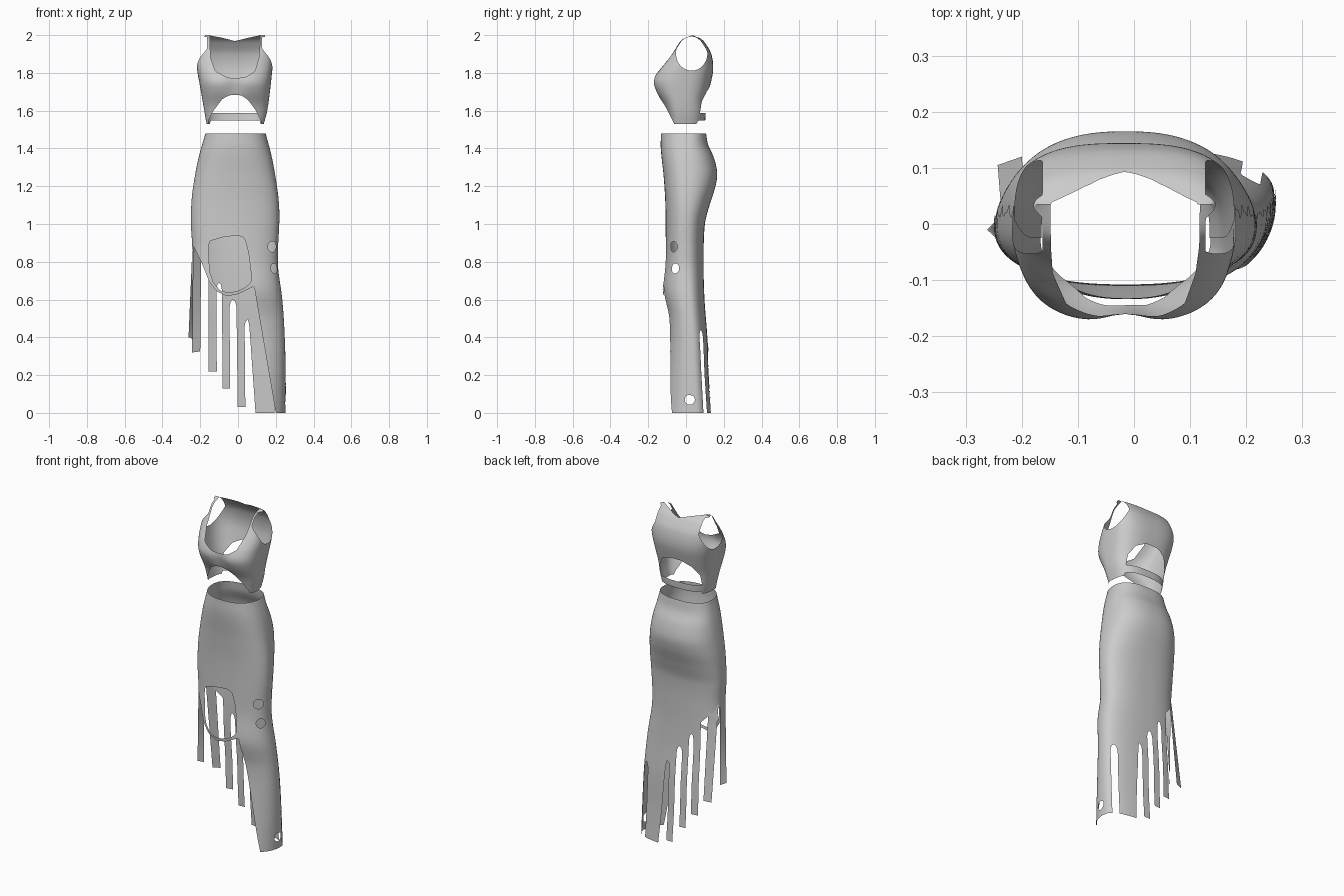
import bpy, bmesh, math
from mathutils import Vector

if "Cube" in bpy.data.objects:
    bpy.data.objects.remove(bpy.data.objects["Cube"])


def interp(tab, z):
    """Smooth interpolation of a (z, value) table, z rising."""
    z = min(max(z, tab[0][0]), tab[-1][0])
    i = 0
    while i < len(tab) - 2 and z > tab[i + 1][0]:
        i += 1

    def slope(k):
        a, b = tab[max(k - 1, 0)], tab[min(k + 1, len(tab) - 1)]
        return (b[1] - a[1]) / (b[0] - a[0])
    (z0, v0), (z1, v1) = tab[i], tab[i + 1]
    h = z1 - z0
    t = (z - z0) / h
    return (v0 * (1 + 2 * t) * (1 - t) ** 2 + v1 * t * t * (3 - 2 * t)
            + h * slope(i) * t * (1 - t) ** 2 + h * slope(i + 1) * t * t * (t - 1))


def spow(v, p):
    return math.copysign(abs(v) ** p, v)


def sheet(body, z0, z1, rows, cols, front):
    """Front or back half of a body-hugging tube; the front overlaps in a wavy seam."""
    bm = bmesh.new()
    grid = []
    for r in range(rows + 1):
        z = z0 + (z1 - z0) * r / rows
        xl, xr, yf, yb, ym = (interp(body[k], z) for k in ("left", "right", "front", "back", "seam"))
        xc, w = (xl + xr) / 2, (xr - xl) / 2
        e = 0.08 + 0.04 * math.sin(z * 95) + 0.03 * math.sin(z * 173) if front else 0
        puff = 1.01 if front else 1.0
        row = []
        for c in range(cols + 1):
            t = (-math.pi - e + (math.pi + 2 * e) * c / cols) if front else math.pi * c / cols
            d = ym - yf if math.sin(t) < 0 else yb - ym
            p = 2 / body["n"]
            x = xc + w * puff * spow(math.cos(t), p)
            y = ym + d * puff * spow(math.sin(t), p)
            if front:
                y += body["dip"] * math.exp(-((x - xc) / 0.045) ** 2 - ((z - 1.74) / 0.06) ** 2)
            row.append(bm.verts.new((x, y, z)))
        grid.append(row)
    for a, b in zip(grid, grid[1:]):
        for c in range(cols):
            bm.faces.new((a[c], a[c + 1], b[c + 1], b[c]))
    return bm


def poly(pts):
    """Signed distance to an x-z polygon, positive inside."""
    def f(co):
        x, z = co.x, co.z
        best, inside = 1e9, False
        for (ax, az), (bx, bz) in zip(pts, pts[1:] + pts[:1]):
            ex, ez = bx - ax, bz - az
            t = max(0, min(1, ((x - ax) * ex + (z - az) * ez) / (ex * ex + ez * ez)))
            best = min(best, math.hypot(x - ax - ex * t, z - az - ez * t))
            if (az > z) != (bz > z) and x < ax + (z - az) * ex / ez:
                inside = not inside
        return best if inside else -best
    return f


def ball(c, r):
    return lambda co: r - (co - Vector(c)).length


def clip(bm, f):
    """Cut the sheet cleanly along f = 0 and drop the f > 0 side."""
    val = {v: f(v.co) or 1e-7 for v in bm.verts}
    cuts = []
    for e in list(bm.edges):
        a, b = e.verts
        if val[a] * val[b] < 0:
            t = val[a] / (val[a] - val[b])
            cuts.append(bmesh.utils.edge_split(e, a, min(max(t, 0.02), 0.98))[1])
    if cuts:
        bmesh.ops.connect_verts(bm, verts=cuts)
    dead = [fc for fc in bm.faces if any(val.get(v, 0) > 0 for v in fc.verts)]
    bmesh.ops.delete(bm, geom=dead, context='FACES')


def finish(bm, name):
    for f in bm.faces:
        f.smooth = True
    me = bpy.data.meshes.new(name)
    bm.to_mesh(me)
    bm.free()
    ob = bpy.data.objects.new(name, me)
    bpy.context.collection.objects.link(ob)


def ribbon(name, top, bottom, n=12):
    """Hanging strip between a top edge and a bottom edge."""
    bm = bmesh.new()
    prev = None
    for i in range(n + 1):
        t = i / n
        cur = [bm.verts.new(Vector(a).lerp(Vector(b), t)) for a, b in zip(top, bottom)]
        if prev:
            bm.faces.new((prev[0], prev[1], cur[1], cur[0]))
        prev = cur
    finish(bm, name)


# Skirt body
skirt = dict(
    n=2.4, dip=0,
    left=[(0, -.25), (.6, -.25), (.88, -.241), (1.0, -.247), (1.1, -.245), (1.2, -.235), (1.35, -.207), (1.48, -.171)],
    right=[(0, .25), (.2, .25), (.4, .245), (.6, .232), (.77, .21), (.88, .21), (1.0, .216), (1.1, .215), (1.2, .204), (1.35, .178), (1.48, .145)],
    front=[(0, -.125), (.3, -.1), (.5, -.096), (.65, -.122), (.8, -.11), (.9, -.107), (1.1, -.108), (1.25, -.117), (1.4, -.132), (1.48, -.131)],
    back=[(0, .135), (.2, .12), (.4, .113), (.6, .098), (.8, .093), (1.0, .1), (1.1, .125), (1.2, .156), (1.27, .165), (1.35, .148), (1.42, .117), (1.48, .106)],
    seam=[(0, .05), (.4, .03), (.8, .0), (1.1, .0), (1.48, .01)])
ankle_hole = ball((.25, .02, .07), .027)

# Skirt front: curved strap with opening, slanted leg edge, round holes
bm = sheet(skirt, 0, 1.48, 150, 72, True)
for f in (poly([(-.4, .88), (-.235, .88), (-.19, .79), (-.155, .70), (-.115, .645), (-.06, .618), (0, .628),
                (.085, .67), (.2, 0), (.2, -.1), (-.4, -.1)]),
          poly([(-.157, .87), (-.15, .91), (-.08, .93), (0, .94), (.035, .925), (.055, .85), (.07, .73),
                (.067, .69), (.04, .665), (0, .645), (-.05, .637), (-.095, .648), (-.13, .69), (-.15, .75)]),
          ball((.185, -.07, .88), .029), ball((.195, -.06, .765), .027), ankle_hole):
    clip(bm, f)
finish(bm, "skirt_front")

# Skirt back: slanted hem cut into hanging strips
bm = sheet(skirt, 0, 1.48, 150, 72, False)
clip(bm, poly([(-.4, .87), (-.25, .87), (-.155, .77), (-.155, -.1), (-.4, -.1)]))
for x0, x1, b0, b1, top in ((-.115, -.085, -.11, -.08, .69), (-.045, -.008, -.04, 0, .6),
                            (.035, .06, .04, .10, .5), (.19, .225, .195, .23, .44)):
    clip(bm, poly([(b0, -.1), (x0, top - .04), (x0 + .006, top - .01), ((x0 + x1) / 2, top),
                   (x1 - .006, top - .01), (x1, top - .04), (b1, -.1)]))
for x0, x1, z in ((-.17, -.095, .22), (-.095, -.02, .13), (-.02, .05, .03)):
    clip(bm, poly([(x0, -.1), (x0, z), (x1, z), (x1, -.1)]))
clip(bm, ankle_hole)
finish(bm, "skirt_back")

# Loose strips on the high side of the hem
ribbon("side_strip", [(-.241, -.03, .885), (-.241, .02, .885)], [(-.262, -.01, .40), (-.237, .015, .39)])
ribbon("back_corner_strip", [(-.237, .03, .88), (-.195, .066, .84)], [(-.243, .105, .32), (-.2, .12, .325)])

# Cropped top body
top = dict(
    n=2.8, dip=.015,
    left=[(1.53, -.165), (1.6, -.177), (1.7, -.194), (1.8, -.212), (1.85, -.218), (1.9, -.217), (1.95, -.205), (2.0, -.172)],
    right=[(1.53, .135), (1.6, .153), (1.7, .167), (1.8, .178), (1.85, .182), (1.9, .181), (1.95, .17), (2.0, .138)],
    front=[(1.53, -.09), (1.58, -.1), (1.63, -.118), (1.7, -.158), (1.75, -.173), (1.8, -.157), (1.85, -.122), (1.9, -.085), (1.95, -.053), (1.98, -.028), (2.0, .035)],
    back=[(1.53, .1), (1.58, .104), (1.65, .106), (1.73, .127), (1.82, .144), (1.9, .134), (1.95, .107), (1.98, .08), (2.0, .035)],
    seam=[(1.53, -.025), (1.7, -.02), (1.82, .01), (1.9, .03), (2.0, .035)])


def armhole(co):
    e = 1 - math.hypot((co.y - .03) / .083, (co.z - 1.902) / .09)
    return min(.085 * e, abs(co.x + .018) - .145)


# Top front: scoop neckline and arched hem
bm = sheet(top, 1.53, 2.0, 70, 72, True)
for f in (poly([(-.15, 2.1), (-.148, 1.95), (-.145, 1.88), (-.12, 1.81), (-.06, 1.777), (-.015, 1.77),
                (.045, 1.78), (.09, 1.81), (.11, 1.88), (.116, 1.95), (.12, 2.1)]),
          poly([(-.163, 1.5), (-.155, 1.55), (-.13, 1.6), (-.085, 1.66), (-.05, 1.68), (-.02, 1.685),
                (.02, 1.68), (.055, 1.655), (.095, 1.6), (.12, 1.55), (.13, 1.5)]),
          armhole):
    clip(bm, f)
finish(bm, "top_front")

# Top back: shallow neckline, arched cutout above a thin band
bm = sheet(top, 1.53, 2.0, 70, 72, False)
for f in (poly([(-.15, 2.1), (-.148, 1.998), (-.08, 1.985), (-.015, 1.968), (.05, 1.985), (.113, 1.998), (.115, 2.1)]),
          poly([(-.152, 1.588), (-.148, 1.65), (-.115, 1.705), (-.06, 1.733), (.02, 1.733), (.08, 1.705),
                (.113, 1.65), (.118, 1.588)]),
          poly([(-.155, 1.5), (-.145, 1.547), (.115, 1.547), (.125, 1.5)]),
          armhole):
    clip(bm, f)
finish(bm, "top_back")
